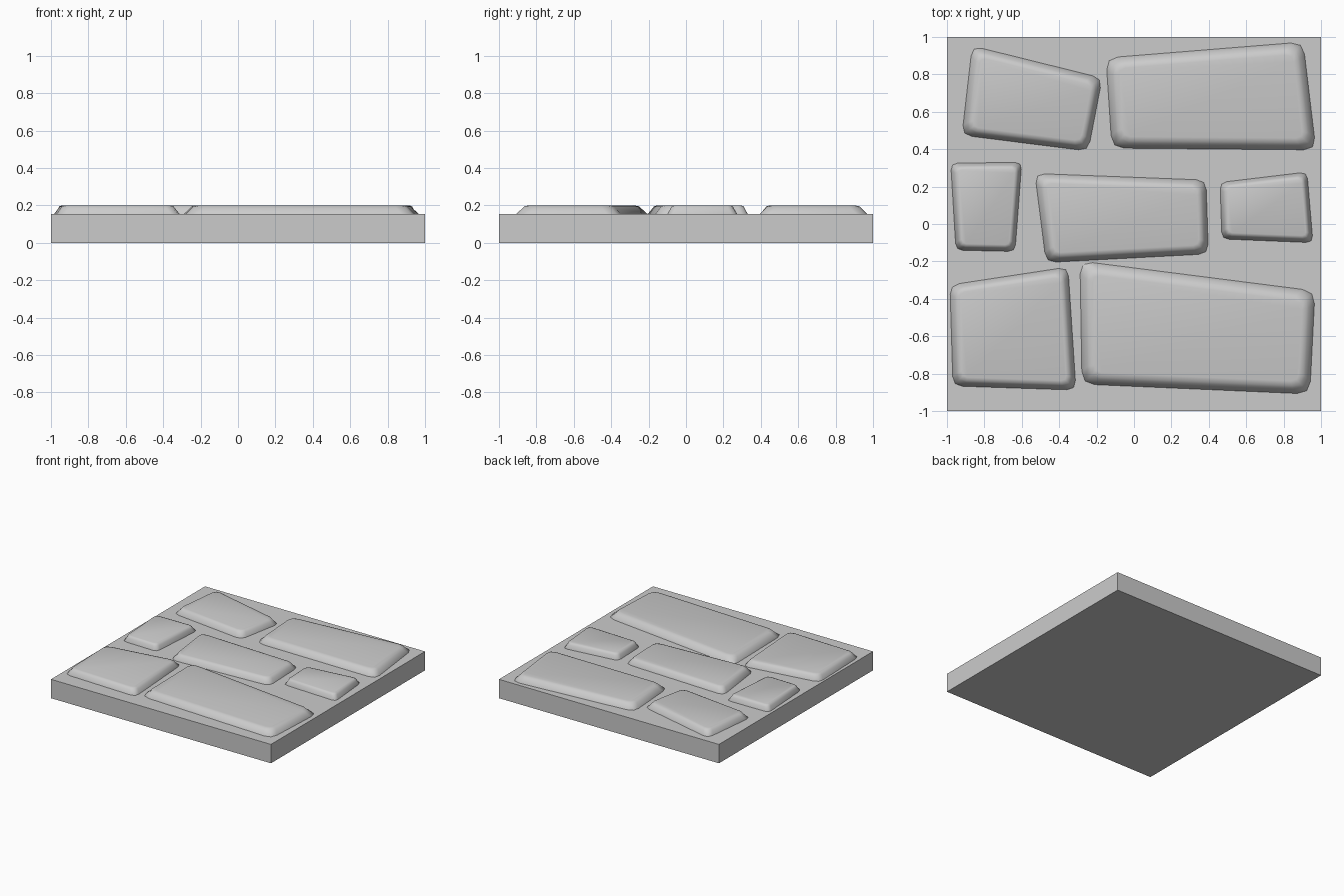
import bpy, bmesh
from mathutils import Vector

if "Cube" in bpy.data.objects:
    bpy.data.objects.remove(bpy.data.objects["Cube"])

SLAB_TOP = 0.155
STONE_TOP = 0.2


def finish(bm, name, angle):
    bmesh.ops.recalc_face_normals(bm, faces=bm.faces)
    mesh = bpy.data.meshes.new(name)
    bm.to_mesh(mesh)
    bm.free()
    obj = bpy.data.objects.new(name, mesh)
    bpy.context.collection.objects.link(obj)
    bpy.ops.object.select_all(action='DESELECT')
    obj.select_set(True)
    bpy.context.view_layer.objects.active = obj
    bpy.ops.object.shade_smooth_by_angle(angle=angle)
    return obj


def inset_quad(corners, d):
    """Move each side of a clockwise quad inward by d."""
    out = []
    for i, p in enumerate(corners):
        e0 = (p - corners[i - 1]).normalized()
        e1 = (corners[(i + 1) % 4] - p).normalized()
        n0, n1 = Vector((e0.y, -e0.x)), Vector((e1.y, -e1.x))
        out.append(p + (n0 + n1) * (d / (1 + n0.dot(n1))))
    return out


def round_corners(corners, r):
    """Replace each corner with a two-segment curve."""
    out = []
    for i, p in enumerate(corners):
        a = p + (corners[i - 1] - p).normalized() * r
        b = p + (corners[(i + 1) % 4] - p).normalized() * r
        out += [a, a * 0.25 + p * 0.5 + b * 0.25, b]
    return out


def stone(name, corners, w):
    """Raised stone with a sloped, softened rim of width w."""
    quad = [Vector(c) for c in corners]
    bm = bmesh.new()
    rings = []
    for d, z, r in ((0, SLAB_TOP - 0.01, 1.0), (0, SLAB_TOP, 1.0),
                    (0.45, 0.184, 0.95), (0.62, 0.195, 0.85),
                    (1.0, STONE_TOP, 0.6)):
        pts = round_corners(inset_quad(quad, d * w), r * w * 1.05)
        rings.append([bm.verts.new((p.x, p.y, z)) for p in pts])
    n = len(rings[0])
    for lo, hi in zip(rings, rings[1:]):
        for i in range(n):
            j = (i + 1) % n
            bm.faces.new((lo[i], lo[j], hi[j], hi[i]))
    bm.faces.new(rings[-1])
    bm.faces.new(rings[0])
    finish(bm, name, 0.9)


# Square base slab with a seam line round the middle of its sides
bm = bmesh.new()
bmesh.ops.create_cube(bm, size=1)
for v in bm.verts:
    v.co = (v.co.x * 2, v.co.y * 2, (v.co.z + 0.5) * SLAB_TOP)
bmesh.ops.bisect_plane(bm, geom=bm.verts[:] + bm.edges[:] + bm.faces[:],
                       plane_co=(0, 0, SLAB_TOP / 2), plane_no=(0, 0, 1))
finish(bm, "base_slab", 0.5)

# Stones: corners from back-left clockwise, then rim width
stones = {
    "stone_back_left": (((-.865, .952), (-.17, .78), (-.245, .39), (-.92, .475)), .05),
    "stone_back_right": (((-.15, .888), (.904, .973), (.973, .396), (-.118, .406)), .062),
    "stone_middle_left": (((-.98, .325), (-.60, .33), (-.636, -.147), (-.952, -.14)), .035),
    "stone_middle": (((-.53, .27), (.385, .235), (.398, -.16), (-.47, -.206)), .05),
    "stone_middle_right": (((.46, .222), (.925, .278), (.957, -.10), (.47, -.08)), .035),
    "stone_front_left": (((-.984, -.326), (-.353, -.23), (-.31, -.888), (-.968, -.866)), .048),
    "stone_front_right": (((-.289, -.198), (.968, -.358), (.94, -.909), (-.278, -.856)), .065),
}
for name, (corners, width) in stones.items():
    stone(name, corners, width)
